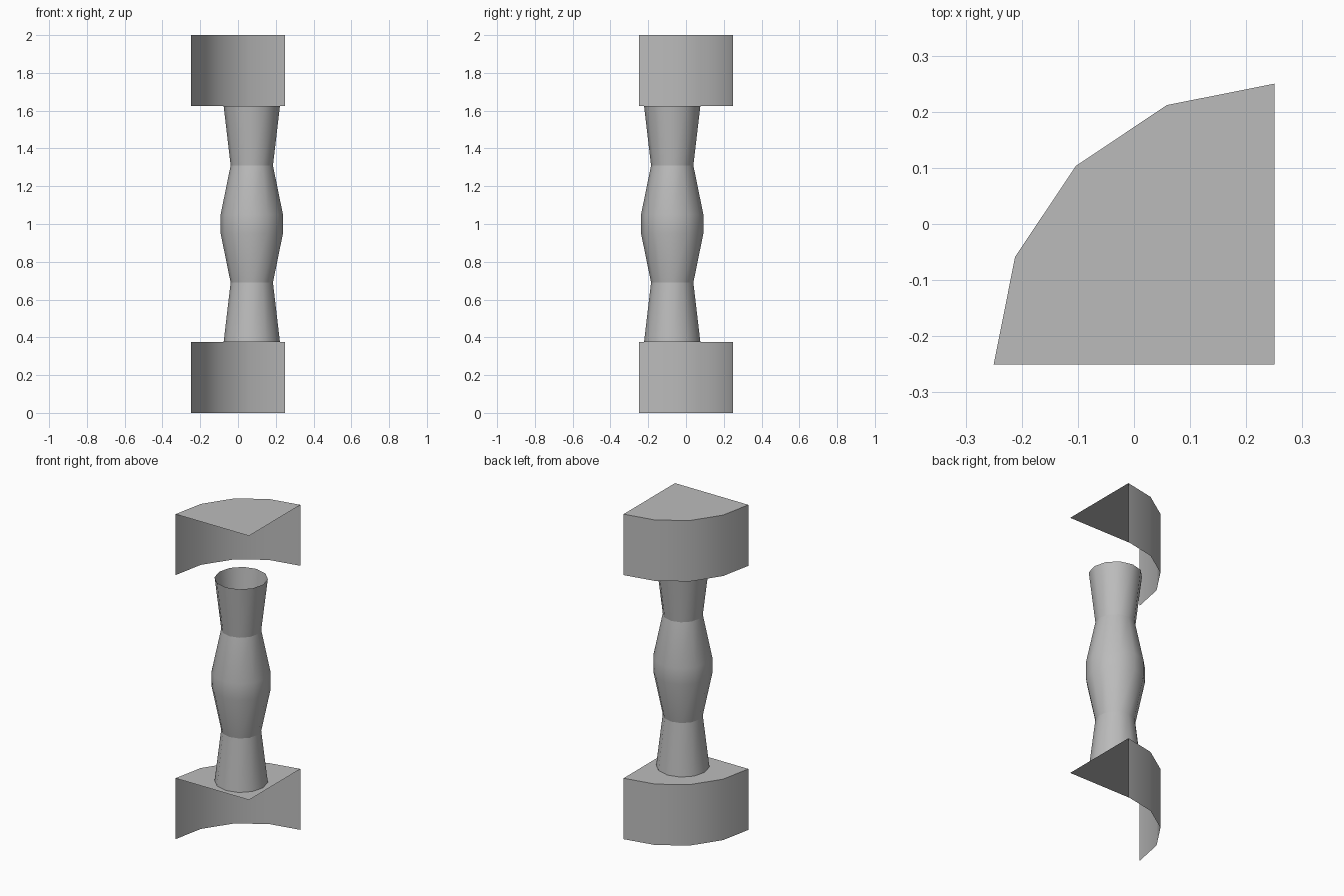
import bpy, bmesh
from math import cos, sin, pi, radians

if "Cube" in bpy.data.objects:
    bpy.data.objects.remove(bpy.data.objects["Cube"])

# Mid grey, darker than the default
grey = bpy.data.materials.new("dark_grey")
grey.diffuse_color = (0.5, 0.5, 0.5, 1.0)
grey.use_nodes = True
grey.node_tree.nodes["Principled BSDF"].inputs["Base Color"].default_value = grey.diffuse_color


def make_object(name, bm, angle):
    mesh = bpy.data.meshes.new(name)
    bm.to_mesh(mesh)
    bm.free()
    mesh.materials.append(grey)
    ob = bpy.data.objects.new(name, mesh)
    bpy.context.collection.objects.link(ob)
    bpy.context.view_layer.objects.active = ob
    ob.select_set(True)
    bpy.ops.object.shade_smooth_by_angle(angle=radians(angle))
    ob.select_set(False)
    return ob


# Quarter-round block: curved wall and top only, open below and on the straight sides
def quarter_block(name, z0, z1, radius=0.5, steps=4):
    bm = bmesh.new()
    arc = [(0.25 + radius * cos(pi / 2 + i * pi / 2 / steps),
            -0.25 + radius * sin(pi / 2 + i * pi / 2 / steps)) for i in range(steps + 1)]
    low = [bm.verts.new((x, y, z0)) for x, y in arc]
    high = [bm.verts.new((x, y, z1)) for x, y in arc]
    for i in range(steps):
        bm.faces.new((low[i], low[i + 1], high[i + 1], high[i]))
    corner = bm.verts.new((0.25, -0.25, z1))
    bm.faces.new(high + [corner])
    return make_object(name, bm, 50)


# Turned shaft: open-ended lathe surface, with a crease at each neck
def lathe(name, profile, necks, cx, cy, sides=12):
    bm = bmesh.new()
    rings = [[bm.verts.new((cx + r * cos(2 * pi * k / sides),
                            cy + r * sin(2 * pi * k / sides), z)) for k in range(sides)]
             for r, z in profile]
    for a, b in zip(rings, rings[1:]):
        for k in range(sides):
            n = (k + 1) % sides
            bm.faces.new((a[k], a[n], b[n], b[k]))
    # Splitting the neck rings keeps their shading sharp
    bm.edges.ensure_lookup_table()
    split = [bm.edges.get((rings[i][k], rings[i][(k + 1) % sides]))
             for i in necks for k in range(sides)]
    bmesh.ops.split_edges(bm, edges=split)
    return make_object(name, bm, 50)


# Base and capital blocks
quarter_block("base_block", 0.0, 0.375)
quarter_block("top_block", 1.625, 2.0)

# Baluster shaft, symmetric about z = 1
half = [(0.149, 0.375), (0.112, 0.69), (0.165, 0.95)]
profile = half + [(r, 2 - z) for r, z in reversed(half)]
lathe("baluster_shaft", profile, (1, 4), 0.073, -0.073)
